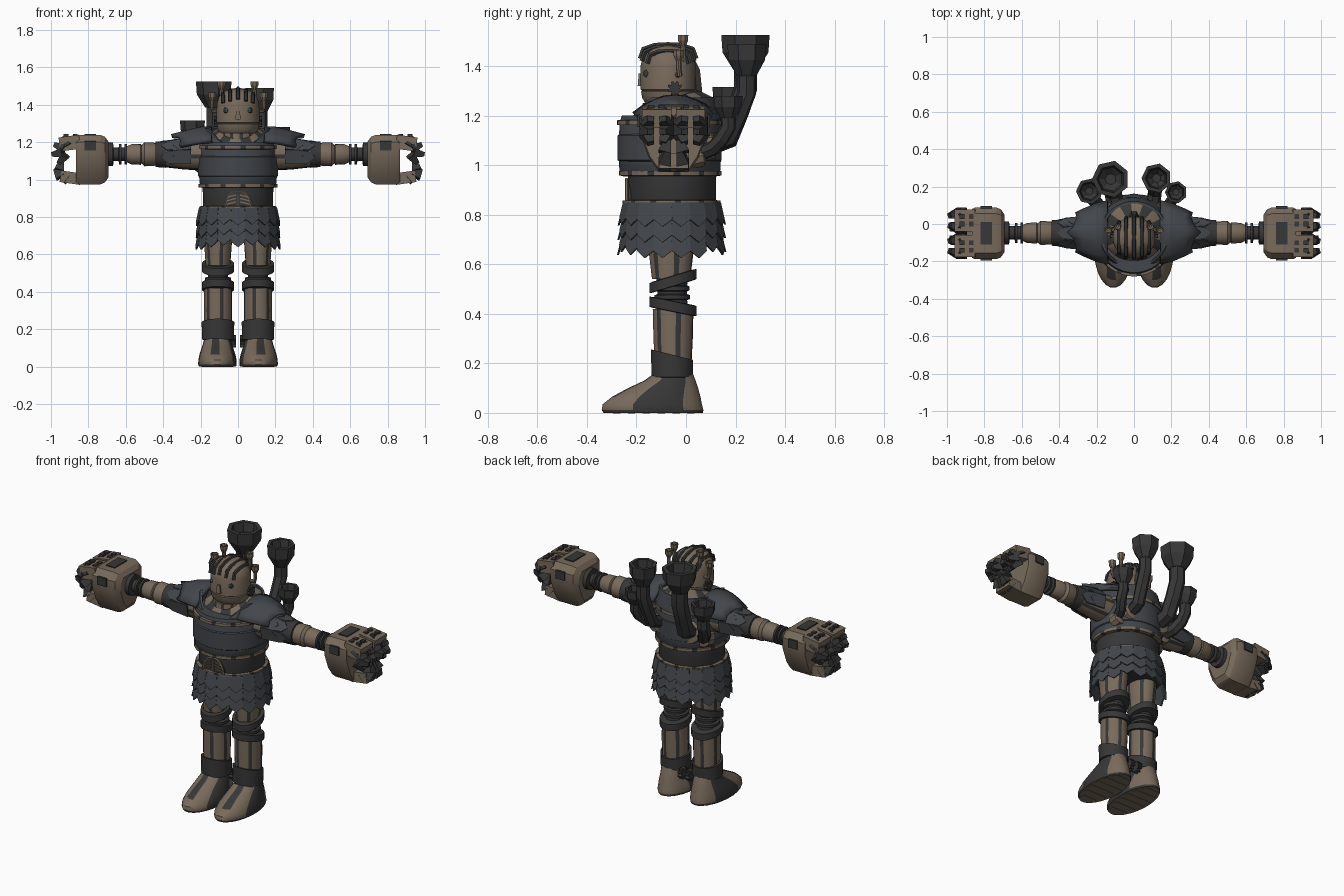
import bpy, bmesh, math
from mathutils import Vector, Matrix
from math import sin, cos, pi, radians

if "Cube" in bpy.data.objects:
    bpy.data.objects.remove(bpy.data.objects["Cube"])

def material(name, col):
    m = bpy.data.materials.new(name)
    m.diffuse_color = (*col, 1)
    m.use_nodes = True
    m.node_tree.nodes["Principled BSDF"].inputs["Base Color"].default_value = m.diffuse_color
    return m
TAN = material("bronze", (0.19, 0.145, 0.105))
DARK = material("dark_iron", (0.038, 0.038, 0.038))
BLUE = material("blue_steel", (0.055, 0.061, 0.070))
TEAL = material("eye_glass", (0.05, 0.22, 0.25))

def make(name, verts, faces, mats, idx=None, mirror=False, angle=35):
    me = bpy.data.meshes.new(name)
    me.from_pydata([tuple(v) for v in verts], [], faces)
    for m in mats:
        me.materials.append(m)
    if idx:
        for p, i in zip(me.polygons, idx):
            p.material_index = i
    bm = bmesh.new()
    bm.from_mesh(me)
    bmesh.ops.recalc_face_normals(bm, faces=bm.faces)
    bm.to_mesh(me)
    bm.free()
    me.polygons.foreach_set("use_smooth", [angle > 0] * len(me.polygons))
    if angle > 0:
        me.set_sharp_from_angle(angle=radians(angle))
    ob = bpy.data.objects.new(name, me)
    bpy.context.collection.objects.link(ob)
    if mirror:
        ob.modifiers.new("mirror", "MIRROR").use_mirror_merge = False
    return ob

def loft(name, rings, mats, paint=None, **kw):
    n = len(rings[0])
    verts = [v for r in rings for v in r]
    faces, idx = [], []
    for j in range(len(rings) - 1):
        for i in range(n):
            k = (i + 1) % n
            faces.append((j*n + i, j*n + k, (j+1)*n + k, (j+1)*n + i))
            idx.append(paint(i, j) if paint else 0)
    faces += [tuple(range(n)), tuple(range(len(verts) - n, len(verts)))]
    return make(name, verts, faces, mats, idx + [0, 0], **kw)

def ring(cx, cy, z, rx, ry, n=24, tilt=0):
    return [Vector((cx + rx*cos(2*pi*(i+.5)/n), cy + ry*sin(2*pi*(i+.5)/n),
                    z + tilt*ry*sin(2*pi*(i+.5)/n))) for i in range(n)]

def stack(name, cx, cy, prof, mats, n=24, tilt=0, **kw):   # prof: z, rx, ry
    return loft(name, [ring(cx, cy, z, a, b, n, tilt) for z, a, b in prof], mats, **kw)

def xlathe(name, cy, cz, prof, mats, n=16, **kw):          # prof: x, radius
    return loft(name, [[Vector((x, cy + r*cos(2*pi*i/n), cz + r*sin(2*pi*i/n)))
                        for i in range(n)] for x, r in prof], mats, **kw)

def tube(name, path, mats, n=6, ref=(1, 0, 0), **kw):      # path: x, y, z, radius
    P, rings = [Vector(p[:3]) for p in path], []
    for i, p in enumerate(P):
        t = (P[min(i+1, len(P)-1)] - P[max(i-1, 0)]).normalized()
        u = Vector(ref)
        u = (u - t*u.dot(t)).normalized()
        v = t.cross(u)
        rings.append([p + path[i][3]*(u*cos(2*pi*k/n) + v*sin(2*pi*k/n)) for k in range(n)])
    return loft(name, rings, mats, **kw)

def prism(pts, off):
    n, off = len(pts), Vector(off)
    V = [Vector(p) for p in pts]
    return V + [p + off for p in V], [tuple(range(n)), tuple(range(n, 2*n))] + \
        [(i, (i+1) % n, n + (i+1) % n, n + i) for i in range(n)]

def box(c, s, roty=0, rotx=0, taper=1):
    R = Matrix.Rotation(radians(roty), 3, 'Y') @ Matrix.Rotation(radians(rotx), 3, 'X')
    v = [Vector(c) + R @ Vector((x*s[0]*(taper if z > 0 else 1)/2, y*s[1]*(taper if z > 0 else 1)/2, z*s[2]/2))
         for z in (-1, 1) for x, y in ((-1, -1), (1, -1), (1, 1), (-1, 1))]
    return v, prism(v[:4], (0, 0, 1))[1]

def merged(name, parts, mats, **kw):
    V, F = [], []
    for v, f in parts:
        F += [tuple(i + len(V) for i in q) for q in f]
        V += v
    return make(name, V, F, mats, angle=0, **kw)

def stripes(k, w=1):
    return lambda i, j: 1 if i % k < w else 0

# torso
stack("belly", 0, -.057, [(.83, .18, .172), (.85, .188, .178), (.97, .19, .178)], [DARK], 32)
stack("chest", 0, -.065, [(.955, .19, .19), (.98, .206, .205), (1.03, .21, .207), (1.17, .206, .205), (1.2, .195, .195)], [BLUE], 32)
stack("chest_plate", 0, -.066, [(1.015, .208, .204), (1.02, .215, .211), (1.12, .214, .211), (1.125, .207, .204)], [BLUE], 32)
for nm, z, cy, rx, ry in (("belt", .848, -.058, .205, .198), ("waist_band", .967, -.063, .211, .207), ("chest_band", 1.172, -.067, .213, .213)):
    stack(nm, 0, cy, [(z-.011, rx-.02, ry-.02), (z-.009, rx, ry), (z+.009, rx, ry), (z+.011, rx-.02, ry-.02)],
          [TAN, DARK], 48, paint=stripes(4))

# furnace grate on the belly
arch = [(.07*cos(pi*i/10), -.238, .855 + .088*sin(pi*i/10)) for i in range(11)]
merged("grate", [prism(arch, (0, .05, 0))], [DARK])
tube("grate_rim", [(x, y - .002, z, .007) for x, y, z in arch], [TAN], 6, ref=(0, 1, 0))
merged("grate_bars", [box((.035*s, -.241, z), (.05, .01, .007), roty=15*s) for s in (-1, 1) for z in (.875, .893, .911)]
       + [box((0, -.241, .89), (.01, .012, .075))], [TAN])

# collar that dips open under the chin, shoulder cap and neck
rows = [[], [], [], []]
for i in range(40):
    a = 2*pi*i/40
    d = min(a, 2*pi - a)
    zt = 1.195 + .078*min(1, max(0, (d - .5)/.55))
    for row, r, z in zip(rows, (.2, .178, .165, .165), (1.175, zt, zt, 1.16)):
        row.append(Vector((r*1.02*sin(a), -.057 - r*cos(a), z)))
loft("collar", rows, [BLUE])
stack("neck_cap", 0, -.045, [(1.2, .17, .165), (1.235, .16, .155), (1.275, .1, .1), (1.28, .07, .07)], [TAN, DARK], 32, tilt=.25, paint=stripes(4, 2))
stack("neck", 0, -.085, [(1.15, .1, .1), (1.25, .09, .09)], [TAN, DARK], 32, paint=stripes(3))

# shoulder pads: arched sheets narrowing outwards
V, F = [], []
spec = [(.14, .165, 1.275, .07), (.2, .15, 1.272, .075), (.27, .12, 1.255, .07), (.335, .1, 1.232, .055)]
for j, (x, hw, top, drop) in enumerate(spec):
    for i in range(9):
        t = (i - 4)/4
        out = (-.045*abs(t) + (.02 if i % 4 == 0 else 0)) if j == 3 else 0
        V.append(Vector((x + out, -.045 + hw*t, top - drop*t*t)))
        if j and i:
            F.append((j*9+i, j*9+i-1, j*9-10+i, j*9-9+i))
pad = make("shoulder_pad", V, F, [BLUE], mirror=True)
sol = pad.modifiers.new("thick", "SOLIDIFY")
sol.thickness, sol.offset = .022, 0

# skirt of overlapping pointed scales
stack("skirt_lining", 0, -.057, [(.85, .185, .175), (.73, .195, .185)], [DARK], 32)
scales = []
for k in range(18):
    a = 2*pi*(k + .5)/18
    out, tan = Vector((cos(a), sin(a), 0)), Vector((-sin(a), cos(a), 0))
    low = .025 if abs(cos(a)) > .75 else (.012 if k % 2 else 0)
    for r in range(3):
        zt = .85 - .055*r
        zb = zt - .09 - low*(r + 1)/3
        def P(u, z, lift):
            return Vector((.192*cos(a), -.057 + .184*sin(a), z)) + tan*u + out*((.85 - z)*.12 + lift)
        L = .006*(2 - r)
        scales.append(prism([P(-.035, zt, L-.006), P(.035, zt, L-.006), P(.039, zb+.03, L), P(0, zb, L+.004), P(-.039, zb+.03, L)], out*.008))
merged("skirt_scales", scales, [BLUE])

# legs
X, Y = .107, -.06
stack("thigh", X, Y, [(.84, .08, .1), (.7, .078, .097), (.54, .066, .078)], [TAN, DARK], mirror=True, paint=stripes(4))
stack("knee", X, -.055, [(.42, .06, .065), (.455, .055, .06), (.46, .07, .072), (.475, .07, .072), (.48, .055, .06),
                         (.49, .055, .06), (.495, .068, .07), (.51, .068, .07), (.515, .055, .06), (.54, .06, .065)], [DARK], mirror=True)
for nm, z, t in (("upper_knee_band", .532, .3), ("lower_knee_band", .43, -.2)):
    stack(nm, X, -.053, [(z-.022, .074, .084), (z-.02, .086, .096), (z+.02, .086, .096), (z+.022, .074, .084)], [DARK], tilt=t, mirror=True)
stack("calf", X, -.052, [(.2, .073, .075), (.3, .076, .08), (.42, .074, .083)], [TAN, DARK], mirror=True, paint=stripes(4))
cuff = [ring(X, -.056, z, a, b, 24, t) for z, a, b, t in
        ((.14, .07, .07, 0), (.145, .086, .084, 0), (.235, .088, .086, -.25), (.235, .076, .074, -.25))]
loft("ankle_cuff", cuff, [DARK], mirror=True)

# boots: stacked outlines from sole to ankle; prof: z, half width, front y, back y
boot = [(0, .1, -.335, .07), (.012, .104, -.342, .072), (.035, .103, -.338, .066), (.065, .097, -.3, .06),
        (.1, .085, -.235, .05), (.13, .076, -.17, .04), (.155, .07, -.135, .03)]
def boot_paint(i, j):
    if j == 0 or i in (17, 18) and j > 2:
        return 1
    return 1 if i % 24 in (0, 1, 22, 23, 10, 11, 12, 13) and j > 0 else 0
loft("boot", [ring(.11, (f + b)/2, z, w, (b - f)/2) for z, w, f, b in boot], [TAN, DARK], paint=boot_paint, mirror=True)
merged("sole_strips", [box((.11, y, .001), (w, .03, .006)) for y, w in ((-.28, .1), (-.22, .15), (-.16, .17), (-.1, .17), (-.04, .15), (.02, .11))], [TAN], mirror=True)

def gear(name, x, y, z, r, w):
    g = [[Vector((xx, y + q*cos(2*pi*i/24), z + q*sin(2*pi*i/24))) for i in range(24)
          for q in [r if i % 3 else r*.65]] for xx in (x, x + w)]
    loft(name, g, [DARK], mirror=True, angle=20)
gear("ankle_gear", .012, -.005, .135, .035, .025)

# arms
AY, AZ = -.048, 1.135
xlathe("upper_arm", AY, AZ, [(.17, .085), (.28, .082), (.4, .068)], [TAN, DARK], 24, paint=stripes(4), mirror=True)
xlathe("arm_band", AY, AZ, [(.38, .055), (.385, .072), (.44, .068), (.445, .05)], [DARK], mirror=True)
xlathe("elbow", AY, AZ, [(.43, .055), (.45, .062), (.5, .064), (.515, .05), (.52, .056), (.57, .054), (.595, .042)], [TAN], mirror=True)
xlathe("wrist", AY, AZ, [(.58, .03), (.592, .03), (.594, .055), (.606, .055), (.608, .036), (.622, .036), (.624, .054),
                         (.636, .054), (.638, .036), (.665, .036), (.668, .062), (.69, .062), (.71, .07)], [DARK], mirror=True)
arm_scales = []
for a in (-100, -50, 0, 50, 100):
    R = Matrix.Rotation(radians(a), 3, 'X')
    for x0, r in ((.25, .09), (.31, .082)):
        pts = [(0, -.038, 0), (.06, -.038, -.008), (.1, 0, -.01), (.06, .038, -.008), (0, .038, 0)]
        arm_scales.append(prism([Vector((x0, AY, AZ)) + R @ (Vector(p) + Vector((0, 0, r - .012))) for p in pts], R @ Vector((0, 0, .012))))
merged("arm_scales", arm_scales, [BLUE], mirror=True)

# fists: shield-shaped palm, tan finger roots, dark jagged claws curling inwards
shield = [(-.11, .975), (-.15, 1.03), (-.188, 1.13), (-.188, 1.2), (-.155, 1.238), (.055, 1.238), (.088, 1.2), (.088, 1.13), (.05, 1.03), (.012, .975)]
def section(x, s):
    return [Vector((x, -.05 + (y + .05)*s, 1.11 + (z - 1.11)*s)) for y, z in shield]
loft("fist", [section(.692, .72), section(.712, .93), section(.735, 1), section(.85, 1), section(.865, .95), section(.865, .6)], [TAN], mirror=True, angle=25)
roots, claws = [], []
for y in (-.118, .018):
    roots.append(box((.9, y, 1.195), (.11, .118, .075), roty=8))
    for dx, z, r in ((.925, 1.2, 30), (.955, 1.175, 65), (.965, 1.14, 100), (.94, 1.11, 140)):
        for dy in (-.033, .033):
            claws.append(box((dx, y + dy, z), (.048, .056, .06), roty=r, rotx=18 if dy > 0 else -18, taper=.5))
roots.append(box((.895, -.05, 1.01), (.11, .12, .062), roty=-8))
for dx, z, r in ((.93, 1.015, 50), (.962, 1.035, 30), (.95, 1.075, -15)):
    for dy in (-.03, .03):
        claws.append(box((dx, -.05 + dy, z), (.052, .052, .055), roty=r, rotx=14 if dy > 0 else -14, taper=.5))
merged("finger_roots", roots, [TAN], mirror=True)
merged("claws", claws, [DARK], mirror=True)
merged("fist_panels", [box((.79, y, 1.18), (.06, .012, .05)) for y in (-.19, .09)]
       + [box((x, y, 1.237), (.025, .025, .012)) for x in (.87, .92) for y in (-.14, -.1, 0, .04)]
       + [box((.79, -.05, 1.238), (.06, .12, .012))], [DARK], mirror=True)

# head
HY = -.072
stack("head", 0, HY, [(1.215, .06, .055), (1.24, .095, .085), (1.27, .11, .105), (1.297, .114, .11), (1.301, .109, .105), (1.305, .115, .112),
                      (1.4, .114, .112), (1.44, .104, .103), (1.468, .08, .083), (1.484, .045, .05), (1.49, .01, .01)], [TAN], 32, angle=50)
for x, z0 in ((0, 1.43), (.042, 1.42), (.08, 1.41)):
    s = math.sqrt(1 - (x/.12)**2)
    top = 1.487 - 3*x*x - x*.1
    path = [(x, HY - .113*s, z0), (x, HY - .1*s, (z0 + top)/2 + .01), (x, HY - .055*s, top - .003), (x, HY, top),
            (x, HY + .055*s, top - .003), (x, HY + .1*s, (z0 + top)/2 + .01), (x, HY + .113*s, z0)]
    tube("head_stripe", [(*p, .011) for p in path], [DARK], 6, mirror=x > 0)
tube("head_ridge", [(0, .02, 1.42, .02), (0, .035, 1.38, .025), (0, .045, 1.26, .028)], [DARK])
merged("nose", [box((0, -.185, 1.345), (.03, .02, .05), taper=.6)], [TAN])
xlathe("eye_socket", -.155, 1.37, [(.045, .005), (.05, .017), (.07, .017), (.078, .004)], [DARK], 10, mirror=True)
xlathe("eye", -.161, 1.37, [(.05, .004), (.055, .013), (.068, .013), (.074, .004)], [TEAL], 10, mirror=True)
gear("ear_gear", .108, -.045, 1.31, .03, .02)

# chimneys: bent pipe ending in a hollow cup
def cup(name, x, y, top, r, h, mat, n, mirror=False):
    stack(name, x, y, [(top - h, r*.5, r*.5), (top - h*.5, r*.95, r*.95), (top, r, r), (top, r*.75, r*.75),
                       (top - h*.4, r*.65, r*.65), (top - h*.6, r*.3, r*.3)], [mat], n, mirror=mirror, angle=20)
for x0, x, y, top, r, h in ((-.1, -.125, .24, 1.525, .1, .14), (.1, .12, .245, 1.49, .08, .13),
                            (-.16, -.24, .175, 1.315, .07, .1), (.16, .225, .17, 1.28, .06, .09)):
    y0, z0, p = (.08, 1.08, r*.48) if r > .075 else (.04, 1.04, r*.52)
    zc = top - h
    tube("chimney_pipe", [(x0, y0, z0, p), ((x0+x)/2, y0 + (y-y0)*.55, z0 + .03, p), (x*.9 + x0*.1, y0 + (y-y0)*.8, z0 + (zc-z0)*.45, p),
                          (x, y, zc - (zc-z0)*.25, p), (x, y, zc + .02, p)], [DARK], 7, angle=20)
    cup("chimney_cup", x, y, top, r, h, DARK, 7)
    tube("chimney_socket", [(x0, y0 - .02, z0 - .01, p*1.5), (x0, y0 + .03, z0, p*1.45), (x0, y0 + .04, z0, p)], [TAN], 10)

# small head chimneys
for x0, x, y, top in ((.06, .088, -.012, 1.525), (.09, .138, -.03, 1.465)):
    tube("head_pipe", [(x0, y - .01, top - .1, .011), (x - .005, y + .005, top - .1, .011), (x, y, top - .075, .011), (x, y, top - .04, .011)],
         [TAN], 8, ref=(0, 1, 0), mirror=True)
    cup("head_cup", x, y, top, .023, .045, TAN, 8, True)
